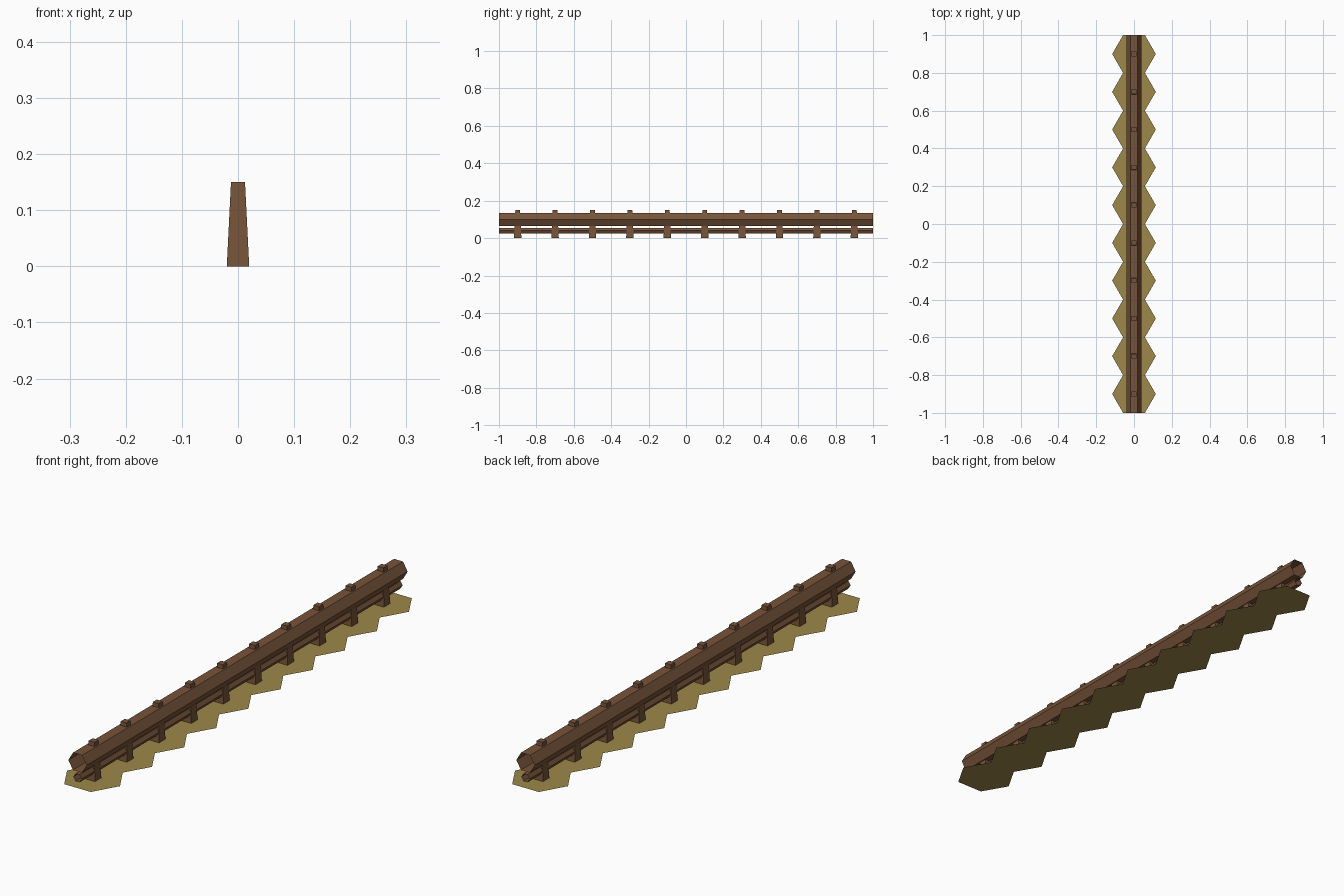
import bpy, math

if "Cube" in bpy.data.objects:
    bpy.data.objects.remove(bpy.data.objects["Cube"])

def material(name, rgb):
    m = bpy.data.materials.new(name)
    m.diffuse_color = (*rgb, 1)
    m.use_nodes = True
    m.node_tree.nodes["Principled BSDF"].inputs["Base Color"].default_value = m.diffuse_color
    return m

wood = material("brown wood", (0.185, 0.088, 0.041))
grass = material("dry grass", (0.34, 0.25, 0.069))

def add_mesh(name, verts, faces, mat):
    me = bpy.data.meshes.new(name)
    me.from_pydata(verts, [], faces)
    me.materials.append(mat)
    ob = bpy.data.objects.new(name, me)
    bpy.context.collection.objects.link(ob)
    return ob

def open_rail(name, radius, z):
    """Six-sided tube along y, open at both ends, flat side up."""
    ring = [(radius * math.cos(i * math.pi / 3), z + radius * math.sin(i * math.pi / 3))
            for i in range(6)]
    verts = [(x, y, h) for y in (-1, 1) for x, h in ring]
    faces = [(i, i + 6, (i + 1) % 6 + 6, (i + 1) % 6) for i in range(6)]
    # wind faces outward
    add_mesh(name, verts, [f[::-1] for f in faces], wood)

# Rails
open_rail("top_rail", 0.0395, 0.1)
open_rail("lower_rail", 0.0175, 0.04)

# Tapered square posts
corners = [(-1, -1), (1, -1), (1, 1), (-1, 1)]
for n in range(10):
    y = -0.9 + 0.2 * n
    verts = [(sx * w, y + sy * w, h) for w, h in ((0.02, 0), (0.0125, 0.15))
             for sx, sy in corners]
    faces = [(i, (i + 1) % 4, (i + 1) % 4 + 4, i + 4) for i in range(4)] + [(4, 5, 6, 7)]
    add_mesh(f"post_{n + 1}", verts, faces, wood)

# Flat ground strip with a zigzag edge (a row of ten hexagons)
verts, faces = [], []
for k in range(21):
    w = 0.1155 if k % 2 else 0.0577
    verts += [(-w, -1 + 0.1 * k, 0), (w, -1 + 0.1 * k, 0)]
    if k:
        a = 2 * k
        faces.append((a - 2, a - 1, a + 1, a))
add_mesh("grass_strip", verts, faces, grass)
